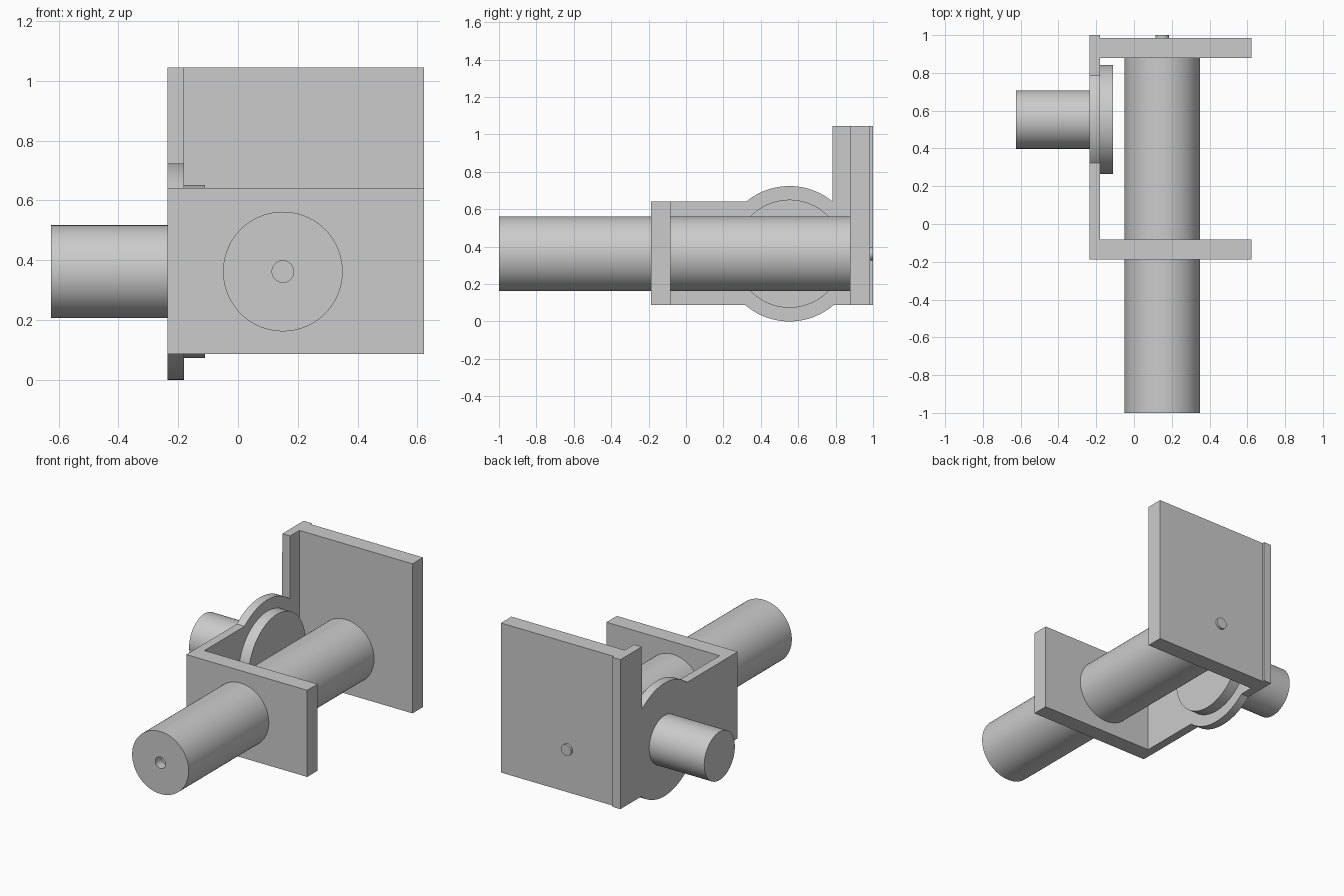
import bpy, bmesh, math
from mathutils import Matrix, Vector

cube = bpy.data.objects.get("Cube")
if cube:
    bpy.data.objects.remove(cube)

GREY = (0.6, 0.6, 0.6, 1)
grey = bpy.data.materials.new("plain grey")
grey.use_nodes = True
grey.diffuse_color = GREY
grey.node_tree.nodes["Principled BSDF"].inputs["Base Color"].default_value = GREY

AXIS_Z = 0.362          # shared height of both axes
TUBE_X, DISC_Y = 0.15, 0.553
LEFT, INNER, RIGHT = -0.235, -0.18, 0.622
BOTTOM, LOW_TOP, HIGH_TOP = 0.087, 0.642, 1.045


def finish(name, bm, smooth=False):
    bmesh.ops.recalc_face_normals(bm, faces=bm.faces)
    mesh = bpy.data.meshes.new(name)
    bm.to_mesh(mesh)
    bm.free()
    obj = bpy.data.objects.new(name, mesh)
    bpy.context.collection.objects.link(obj)
    mesh.materials.append(grey)
    if smooth:
        bpy.ops.object.select_all(action='DESELECT')
        obj.select_set(True)
        bpy.context.view_layer.objects.active = obj
        bpy.ops.object.shade_smooth_by_angle(angle=math.radians(30))
    return obj


def box(name, low, high):
    low, high = Vector(low), Vector(high)
    bm = bmesh.new()
    bmesh.ops.create_cube(bm, size=1, matrix=Matrix.Translation((low + high) / 2)
                          @ Matrix.Diagonal((high - low).to_4d()))
    return finish(name, bm)


def lathe(name, profile, axis, centre, steps=96):
    """Turn (radius, distance) points about the x or y axis through centre."""
    bm = bmesh.new()
    along = Vector((1, 0, 0)) if axis == 'X' else Vector((0, 1, 0))
    out = Vector((0, 0, 1))
    verts = [bm.verts.new(Vector(centre) + out * r + along * d) for r, d in profile]
    edges = [bm.edges.new(pair) for pair in zip(verts, verts[1:])]
    bmesh.ops.spin(bm, geom=verts + edges, cent=centre, axis=along,
                   angle=math.tau, steps=steps, use_merge=True)
    bmesh.ops.remove_doubles(bm, verts=bm.verts, dist=1e-5)
    return finish(name, bm, True)


def rod(name, radius, start, end, axis, centre):
    return lathe(name, [(0, start), (radius, start), (radius, end), (0, end)], axis, centre)


# Bracket end plates
box("front_plate", (LEFT, -0.188, BOTTOM), (RIGHT, -0.083, LOW_TOP))
box("back_plate", (INNER, 0.878, BOTTOM), (RIGHT, 0.985, HIGH_TOP))


# Bracket side plate with round bulges above and below the disc
def arc(start, end, radius=0.362, count=24):
    for i in range(count + 1):
        a = start + (end - start) * i / count
        yield DISC_Y + radius * math.cos(a), AXIS_Z + radius * math.sin(a)


half = math.asin((LOW_TOP - AXIS_Z) / 0.362)
low_half = math.asin((AXIS_Z - BOTTOM) / 0.362)
outline = [(-0.083, LOW_TOP), (-0.083, BOTTOM)]
outline += list(arc(math.pi + low_half, math.tau - low_half))
outline += [(1.0, BOTTOM), (1.0, HIGH_TOP), (0.784, HIGH_TOP)]
outline += list(arc(half, math.pi - half))
bm = bmesh.new()
face = bm.faces.new([bm.verts.new((LEFT, y, z)) for y, z in outline])
grown = bmesh.ops.extrude_face_region(bm, geom=[face], use_keep_orig=True)["geom"]
bmesh.ops.translate(bm, vec=(INNER - LEFT, 0, 0),
                    verts=[v for v in grown if isinstance(v, bmesh.types.BMVert)])
finish("side_plate", bm, True)

# Long roller with a small blind hole in its front end
lathe("roller", [(0, -0.94), (0.036, -0.94), (0.036, -1), (0.2, -1), (0.2, 0.878), (0, 0.878)],
      'Y', (TUBE_X, 0, AXIS_Z))
rod("roller_pin", 0.036, 0.97, 1.0, 'Y', (TUBE_X, 0, AXIS_Z))

# Inner disc and outer side shaft
rod("inner_disc", 0.289, INNER, -0.11, 'X', (0, DISC_Y, AXIS_Z))
rod("side_shaft", 0.155, -0.625, LEFT, 'X', (0, DISC_Y, AXIS_Z))
